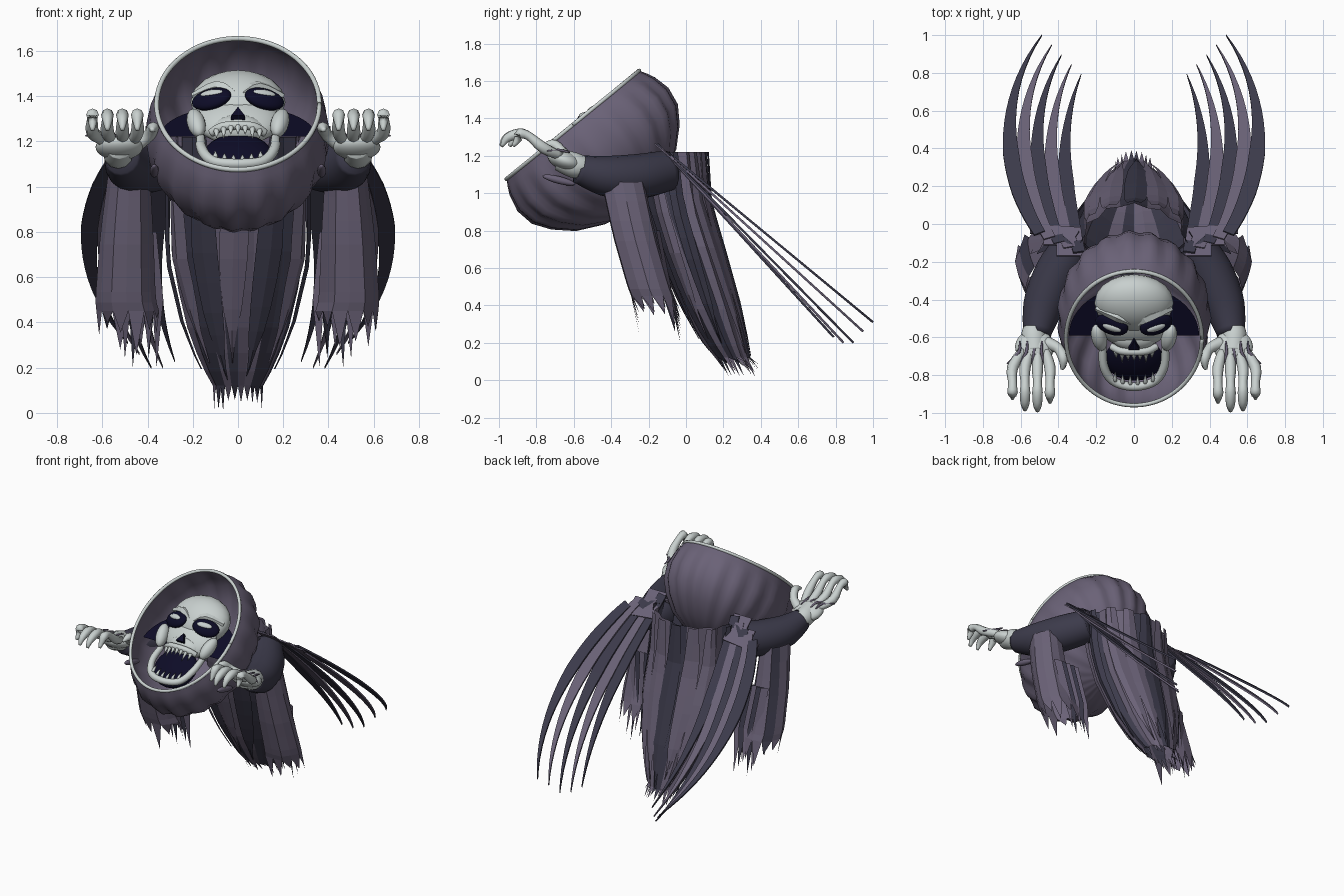
import bpy, math, random
from mathutils import Vector, Matrix

random.seed(4)
cube = bpy.data.objects.get("Cube")
if cube:
    bpy.data.objects.remove(cube, do_unlink=True)


def material(name, rgb):
    m = bpy.data.materials.new(name)
    m.use_nodes = True
    m.diffuse_color = (*rgb, 1)
    m.node_tree.nodes["Principled BSDF"].inputs["Base Color"].default_value = (*rgb, 1)
    return m


MAUVE = material("mauve cloth", (0.145, 0.122, 0.185))
DARK = material("dark cloth", (0.045, 0.043, 0.07))
BONE = material("bone", (0.58, 0.63, 0.62))
NAVY = material("navy shadow", (0.004, 0.0035, 0.02))

# Head frame: x across, u up along the hood opening, n out of the opening
U, N = Vector((0, 0.775, 0.633)), Vector((0, -0.633, 0.775))
HEAD = Matrix.Translation((0, -0.605, 1.365)) @ Matrix((Vector((1, 0, 0)), U, N)).transposed().to_4x4()
SKULL = HEAD @ Matrix.Translation((0, 0, -.022))


def H(x, v, w):
    return HEAD @ Vector((x, v, w))


def S(x, v, w):
    return SKULL @ Vector((x, v, w))


def build(name, verts, faces, mats, smooth=True, thick=0, index=None):
    me = bpy.data.meshes.new(name)
    me.from_pydata([tuple(v) for v in verts], [], faces)
    for m in mats:
        me.materials.append(m)
    for k, p in enumerate(me.polygons):
        p.use_smooth = smooth
        if index:
            p.material_index = index[k]
    ob = bpy.data.objects.new(name, me)
    bpy.context.collection.objects.link(ob)
    if thick:
        mod = ob.modifiers.new("thickness", "SOLIDIFY")
        mod.thickness, mod.offset = thick, 0
    return ob


def loft(name, rings, mat, caps=False, smooth=True):
    n = len(rings[0])
    faces = [(r * n + i, r * n + (i + 1) % n, (r + 1) * n + (i + 1) % n, (r + 1) * n + i)
             for r in range(len(rings) - 1) for i in range(n)]
    if caps:
        faces += [tuple(reversed(range(n))), tuple(range(len(rings) * n - n, len(rings) * n))]
    return build(name, [v for r in rings for v in r], faces, [mat], smooth)


def spline(pts, t):
    """Smooth curve through the points, t from 0 to 1."""
    f = t * (len(pts) - 1)
    i = min(int(f), len(pts) - 2)
    f -= i
    a, b, c, d = (Vector(pts[min(max(i + k, 0), len(pts) - 1)]) for k in (-1, 0, 1, 2))
    return b + 0.5 * f * (c - a + f * (2 * a - 5 * b + 4 * c - d + f * (3 * b - a - 3 * c + d)))


def tube(name, pts, radii, mat, sides=10, steps=14, smooth=True):
    rings = []
    for k in range(steps + 1):
        t = k / steps
        p = spline(pts, t)
        d = spline(pts, min(t + 0.01, 1)) - spline(pts, max(t - 0.01, 0))
        q = d.to_track_quat("Z", "Y")
        r = spline([(r, 0, 0) for r in radii], t).x
        rings.append([p + q @ Vector((r * math.cos(a), r * math.sin(a), 0))
                      for a in (math.tau * j / sides for j in range(sides))])
    return loft(name, rings, mat, True, smooth)


def blob(name, loc, scale, mat, frame=SKULL, rot=(0, 0, 0)):
    bpy.ops.mesh.primitive_uv_sphere_add(segments=20, ring_count=12)
    ob = bpy.context.object
    ob.name = name
    turn = Matrix.Rotation(rot[2], 4, "Z") @ Matrix.Rotation(rot[1], 4, "Y") @ Matrix.Rotation(rot[0], 4, "X")
    ob.matrix_world = frame @ Matrix.Translation(loc) @ turn @ Matrix.Diagonal((*scale, 1))
    ob.data.materials.append(mat)
    ob.data.shade_smooth()
    return ob


# Hood bowl with soft folds
profile = [(0, .458), (.04, .48), (.08, .497), (.17, .513), (.27, .495),
           (.36, .435), (.45, .34), (.52, .2), (.56, .02)]
rings = []
for d, r in profile:
    ring = []
    for i in range(96):
        a = math.tau * i / 96
        k = r * (1 + 0.022 * math.cos(a * 19) * min(d / 0.2, 1))
        ring.append(H(k * 0.785 * math.cos(a), k * math.sin(a), -d))
    rings.append(ring)
loft("hood", rings, MAUVE)
# Pale trim around the opening
tube("hood_trim", [H(.36 * math.cos(a), .458 * math.sin(a), 0) for a in
                   (math.tau * i / 40 for i in range(41))], [.011, .011], BONE, 8, 80)
# Dark half disc behind the skull
arc = [math.pi * i / 24 for i in range(25)]
build("hood_darkness", [H(.345 * math.cos(a), -.08 + .29 * math.sin(a), -.12 - .06 * math.sin(a)) for a in arc],
      [tuple(range(25))], [NAVY], False)

# Skull
blob("cranium", (0, .15, -.09), (.21, .17, .12), BONE)
blob("face", (0, .01, -.08), (.185, .15, .075), BONE)
blob("muzzle", (0, -.07, -.07), (.12, .07, .07), BONE)
blob("mouth", (0, -.23, -.09), (.155, .145, .055), NAVY)
tube("upper_gum", [S(-.12, -.115, -.05), S(-.06, -.115, -.01), S(.06, -.115, -.01), S(.12, -.115, -.05)],
     [.018, .02, .02, .018], BONE)
build("nose", [S(0, -.02, .008), S(-.03, -.08, .008), S(.03, -.08, .008)], [(0, 1, 2)], [NAVY], False, .03)
jaw = [S(-.165, -.12, -.07), S(-.16, -.24, -.04), S(-.11, -.335, -.03), S(0, -.365, -.02),
       S(.11, -.335, -.03), S(.16, -.24, -.04), S(.165, -.12, -.07)]
tube("jaw", jaw, [.02, .023, .023, .023, .023, .023, .02], BONE, 10, 30)
for i in range(7):
    x = -.095 + .19 * i / 6
    w = -.005 - 2.5 * x * x
    fang = .075 if i in (1, 5) else .055
    tube("upper_tooth", [S(x, -.115, w), S(x, -.135, w + .004), S(x, -.12 - fang, w)], [.012, .013, .001], BONE, 6, 4)
for x in (-.1, -.06, -.02, .02, .06, .1):
    v = -.35 + 2.5 * x * x
    tube("lower_tooth", [S(x, v, -.02), S(x, v + .02, -.018), S(x, v + .055, -.025)], [.011, .01, .001], BONE, 6, 4)
for s in (1, -1):
    blob("eye_socket", (s * .117, .07, -.006), (.092, .062, .035), NAVY, rot=(0, s * .35, s * .1))
    blob("eye_glow", (s * .117, .073, .024), (.052, .02, .014), BONE, rot=(0, s * .3, s * .15))
    tube("brow", [S(s * .02, .09, .005), S(s * .09, .138, .008), S(s * .2, .145, -.05)],
         [.018, .028, .014], BONE, 5, 6, False)
    blob("cheekbone", (s * .185, -.05, -.045), (.04, .085, .045), BONE, rot=(0, 0, s * -.2))


# Hanging cloth: stacked ovals (x, y, z, rx, ry) with folds and torn ends
def on_cloth(shape, a, t, grow=1):
    f = t * (len(shape) - 1)
    i = min(int(f), len(shape) - 2)
    x, y, z, rx, ry = (p + (q - p) * (f - i) for p, q in zip(shape[i], shape[i + 1]))
    return Vector((x + grow * rx * math.cos(a), y + grow * ry * math.sin(a), z))


def ragged(name, shape, cols, drop, lean, dark_cols):
    steps = 8
    fold = [random.uniform(.92, 1.0) if i % 2 else random.uniform(1.0, 1.06) for i in range(cols)]
    verts = [on_cloth(shape, math.tau * i / cols, r / steps, fold[i]) for r in range(steps + 1) for i in range(cols)]
    faces, index = [], []
    for i in range(cols):
        j = (i + 1) % cols
        for r in range(steps):
            faces.append((r * cols + i, r * cols + j, (r + 1) * cols + j, (r + 1) * cols + i))
        a, b = steps * cols + i, steps * cols + j
        tip = (verts[a] + verts[b]) / 2 + Vector((0, lean, -random.uniform(*drop)))
        verts.append(tip)
        faces.append((a, b, len(verts) - 1))
        index += [1 if i in dark_cols else 0] * (steps + 1)
    return build(name, verts, faces, [MAUVE, DARK], False, 0, index)


def cloth_strip(name, shape, a0, a1, t1, width, mat):
    verts, n = [], 10
    for k in range(n + 1):
        f = k / n
        a, t = a0 + (a1 - a0) * f, t1 * f
        half = width * (.6 + .4 * math.sin(math.pi * min(f * 1.2, 1))) * min(1, (1.02 - f) * 3)
        verts += [on_cloth(shape, a - half, t, 1.07), on_cloth(shape, a, t, 1.11), on_cloth(shape, a + half, t, 1.07)]
    faces = [(3 * k + c, 3 * k + c + 1, 3 * k + c + 4, 3 * k + c + 3) for k in range(n) for c in (0, 1)]
    return build(name, verts, faces, [mat], False)


robe = [(0, -.1, 1.22, .28, .2), (0, -.06, .95, .29, .18), (0, .03, .68, .29, .17),
        (0, .13, .4, .23, .15), (0, .2, .22, .165, .12), (0, .25, .12, .11, .09)]
ragged("robe", robe, 24, (.02, .11), .05, {0, 5, 6, 11, 14, 15, 17, 20, 21, 23})
# Overlapping strips: start angle, end angle, length, colour
for a0, a1, t1, mat in [(235, 250, .95, DARK), (305, 285, .92, DARK), (270, 262, .8, MAUVE), (200, 225, .8, MAUVE),
                        (340, 320, .8, MAUVE), (172, 190, .85, DARK), (8, -10, .85, DARK), (140, 130, .95, MAUVE),
                        (40, 50, .95, MAUVE), (90, 84, .98, DARK), (115, 110, .85, MAUVE), (65, 70, .9, MAUVE)]:
    cloth_strip("robe_strip", robe, math.radians(a0), math.radians(a1), t1, .21, mat)

for s in (1, -1):
    # Arm sleeve with its torn drape
    tube("sleeve", [(s * .3, -.1, 1.12), (s * .4, -.25, 1.09), (s * .475, -.42, 1.09), (s * .515, -.58, 1.13)],
         [.11, .12, .11, .075], DARK, 16)
    drape = [(s * .48, -.34, 1.06, .09, .12), (s * .49, -.28, .78, .115, .12),
             (s * .495, -.2, .5, .13, .12), (s * .485, -.18, .45, .135, .12)]
    ragged("sleeve_drape", drape, 12, (.03, .2), .04, {4})
    for i in range(5):
        x = .33 + .035 * i
        z = .2 + .04 * (i % 3)
        build("torn_strip", [(s * (x + .03), -.14, .8), (s * (x + .08), -.16, .8), (s * (x + .05), -.1, .5),
                             (s * x, -.08, .5), (s * (x + .03), -.03, z)],
              [(0, 1, 2, 3), (3, 2, 4)], [DARK if i % 2 else MAUVE], False)
    blob("hood_fold", (s * .37, -.68, 1.07), (.02, .09, .02), MAUVE, Matrix(), (-.25, 0, 0))

    # Skeletal hand
    tube("wrist", [(s * .525, -.55, 1.14), (s * .53, -.6, 1.15), (s * .525, -.68, 1.18)], [.06, .068, .06], BONE, 12)
    blob("palm", (s * .525, -.65, 1.175), (.105, .095, .052), BONE, Matrix(), (-.35, 0, 0))
    for i in range(4):
        x, k = .445 + .066 * i, .47 + .04 * i
        reach = (-.945, -.99, -.985, -.925)[i]
        tube("finger", [(s * k, -.67, 1.2), (s * x, -.76, 1.24), (s * x, -.84, 1.305), (s * x, -.89, 1.318),
                        (s * x, reach + .03, 1.295), (s * x, reach, 1.25)],
             [.024, .03, .023, .028, .023, .009], BONE, 8, 15)
        tube("palm_groove", [(s * (k + .015), -.62, 1.218), (s * (k + .02), -.68, 1.23), (s * (x + .03), -.74, 1.225)],
             [.004, .009, .004], MAUVE, 6, 6)
    tube("thumb", [(s * .46, -.63, 1.18), (s * .4, -.66, 1.22), (s * .375, -.71, 1.26), (s * .38, -.77, 1.25)],
         [.035, .028, .027, .009], BONE, 8)

    # Wing of long curved blades, stepped where they leave the shoulder
    steps = [(.27, -.17), (.41, -.17), (.41, -.11), (.48, -.11), (.48, -.05), (.55, -.05), (.55, 0), (.28, -.02)]
    build("wing_root", [(s * x, y, 1.12 - .86 * y) for x, y in steps], [tuple(range(8))], [MAUVE], False, .008)
    for i in range(5):
        t = i / 4

        def mix(a, b):
            return a + (b - a) * t
        ctrl = [(mix(.5, .29), mix(-.05, -.15)), (mix(.66, .35), mix(.2, .08)),
                (mix(.76, .43), mix(.62, .42)), (mix(.487, .28), mix(1, .79))]
        verts, n = [], 20
        tip_z = (.31, .26, .2, .2, .23)[i]

        def point(f):
            b = ((1 - f) ** 3, 3 * f * (1 - f) ** 2, 3 * f * f * (1 - f), f ** 3)
            x, y = (sum(w * c[k] for w, c in zip(b, ctrl)) for k in (0, 1))
            g = (y + .15) / (ctrl[3][1] + .15)
            return Vector((s * x, y, 1.26 + (tip_z - 1.26) * g))
        for k in range(n + 1):
            f = k / n
            d = point(min(f + .01, 1)) - point(max(f - .01, 0))
            side = d.cross(Vector((0, .66, .75))).normalized()
            half = .042 * min(1, .75 + f) * min(1, (1 - f) * 1.8 + .02)
            verts += [point(f) - side * half, point(f) + side * half]
        build("wing_blade", verts, [(2 * k, 2 * k + 1, 2 * k + 3, 2 * k + 2) for k in range(n)],
              [MAUVE if i % 2 else DARK], False, .012)
